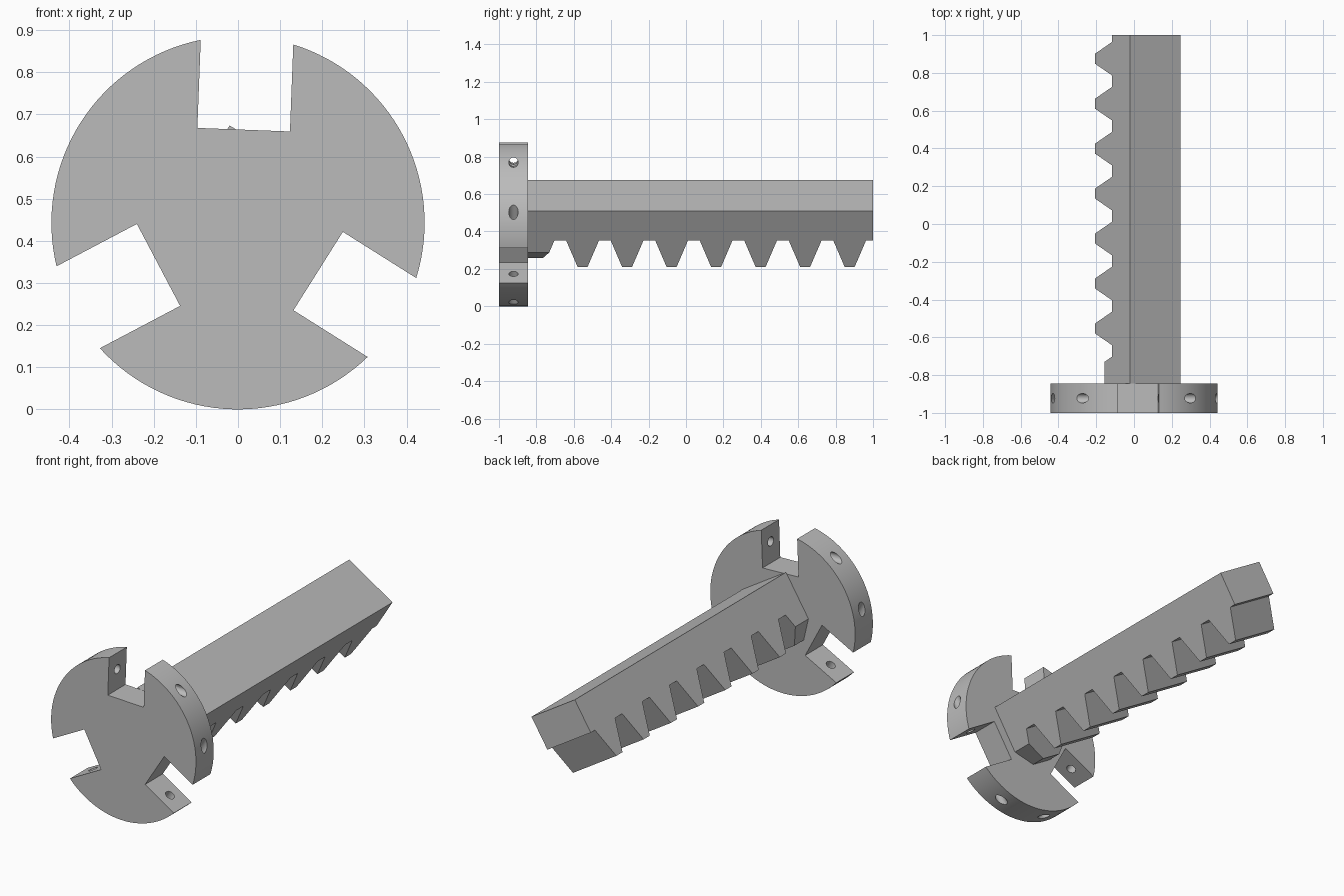
import bpy, bmesh, math
from mathutils import Vector, Matrix

cube = bpy.data.objects.get("Cube")
if cube:
    bpy.data.objects.remove(cube, do_unlink=True)

grey = bpy.data.materials.new("plain_grey")
grey.use_nodes = True
COLOUR = (0.5, 0.5, 0.5, 1)
grey.diffuse_color = COLOUR
grey.node_tree.nodes["Principled BSDF"].inputs["Base Color"].default_value = COLOUR

FRONT, BACK = -1.0, -0.845            # disc faces
CENTRE, RADIUS = Vector((0, 0, 0.443)), 0.443
HUB = Vector((0.005, 0, 0.445))       # centre of the slot pattern
SLOT_ANGLES = [math.radians(87.8 + 120 * k) for k in range(3)]
SLOT_FLOOR, SLOT_HALF = 0.219, 0.11
HOLE_OFFSET, HOLE_RADIUS = 0.335, 0.025


def make_object(name, bm):
    bmesh.ops.recalc_face_normals(bm, faces=bm.faces)
    mesh = bpy.data.meshes.new(name)
    bm.to_mesh(mesh)
    bm.free()
    mesh.materials.append(grey)
    obj = bpy.data.objects.new(name, mesh)
    bpy.context.collection.objects.link(obj)
    return obj


def prism(points, sweep):
    """Closed outline extruded along a vector."""
    bm = bmesh.new()
    face = bm.faces.new([bm.verts.new(p) for p in points])
    ext = bmesh.ops.extrude_face_region(bm, geom=[face], use_keep_orig=True)
    moved = [g for g in ext["geom"] if isinstance(g, bmesh.types.BMVert)]
    bmesh.ops.translate(bm, verts=moved, vec=sweep)
    return bm


def slot_axes(angle):
    out = Vector((math.cos(angle), 0, math.sin(angle)))
    return out, Vector((-out.z, 0, out.x))


def rim_point(point, direction):
    """Where a ray from inside the disc meets its rim."""
    rel = point - CENTRE
    b = rel.dot(direction)
    return point + direction * (-b + math.sqrt(b * b - rel.dot(rel) + RADIUS ** 2))


# Slotted disc: slot corners joined by rim arcs
slots = []
for angle in SLOT_ANGLES:
    out, side = slot_axes(angle)
    inner = [HUB + out * SLOT_FLOOR + side * s * SLOT_HALF for s in (-1, 1)]
    slots.append([rim_point(inner[0], out), inner[0], inner[1], rim_point(inner[1], out)])

outline = []
for k, slot in enumerate(slots):
    outline += slot
    a, b = slot[3] - CENTRE, slots[(k + 1) % 3][0] - CENTRE
    start = math.atan2(a.z, a.x)
    span = (math.atan2(b.z, b.x) - start) % math.tau
    steps = 32
    for i in range(1, steps):
        t = start + span * i / steps
        outline.append(CENTRE + RADIUS * Vector((math.cos(t), 0, math.sin(t))))
shift = Vector((0, FRONT, 0))
disc = make_object("slotted_disc", prism([p + shift for p in outline], (0, BACK - FRONT, 0)))

# Pin holes crossing each slot
bm = bmesh.new()
for angle in SLOT_ANGLES:
    out, side = slot_axes(angle)
    middle = HUB + out * HOLE_OFFSET
    middle.y = (FRONT + BACK) / 2
    turn = side.to_track_quat("Z", "Y").to_matrix().to_4x4()
    bmesh.ops.create_cone(bm, cap_ends=True, segments=24, radius1=HOLE_RADIUS,
                          radius2=HOLE_RADIUS, depth=1.0,
                          matrix=Matrix.Translation(middle) @ turn)
cutter = make_object("pin_hole_cutter", bm)
cutter.hide_render = True
cut = disc.modifiers.new("pin_holes", "BOOLEAN")
cut.object, cut.operation, cut.solver = cutter, "DIFFERENCE", "EXACT"
cut.use_self = True
bpy.context.view_layer.objects.active = disc
disc.select_set(True)
bpy.ops.object.modifier_apply(modifier=cut.name)
bpy.data.objects.remove(cutter, do_unlink=True)
bpy.ops.object.select_all(action="DESELECT")
disc.select_set(True)
bpy.ops.object.shade_smooth_by_angle(angle=math.radians(30))

# Toothed bar: profile of length and depth, swept across its tilted width
CORNER = Vector((-0.02, 0, 0.674))
ACROSS = Vector((0.265, 0, -0.165))
WIDTH = ACROSS.length
DOWN = Vector((ACROSS.z, 0, -ACROSS.x)).normalized()
ROOT, TIP = 0.184, 0.351
ROOT_HALF, TIP_HALF = 0.088, 0.027
FIRST, PITCH = -0.553, 0.238


def on_bar(y, depth):
    return CORNER + DOWN * depth + Vector((0, y, 0))


profile = [on_bar(1, 0), on_bar(BACK, 0), on_bar(BACK, ROOT)]
for k in range(7):
    y = FIRST + PITCH * k
    profile += [on_bar(y - ROOT_HALF, ROOT), on_bar(y - TIP_HALF, TIP),
                on_bar(y + TIP_HALF, TIP), on_bar(y + ROOT_HALF, ROOT)]
profile.append(on_bar(1, ROOT))
make_object("toothed_bar", prism(profile, ACROSS))

# Last tooth against the disc, with both bottom corners cut off
y = FIRST - PITCH
bm = prism([on_bar(BACK, ROOT), on_bar(BACK, TIP), on_bar(y + TIP_HALF, TIP),
            on_bar(y + ROOT_HALF, ROOT)], ACROSS)
unit = ACROSS.normalized()
for start, way in ((0, -unit), (WIDTH, unit)):
    res = bmesh.ops.bisect_plane(bm, geom=bm.verts[:] + bm.edges[:] + bm.faces[:],
                                 plane_co=on_bar(0, 0.26) + unit * start,
                                 plane_no=(way + DOWN).normalized(), clear_outer=True)
    bmesh.ops.holes_fill(bm, edges=[e for e in bm.edges if e.is_boundary])
make_object("chamfered_end_tooth", bm)
